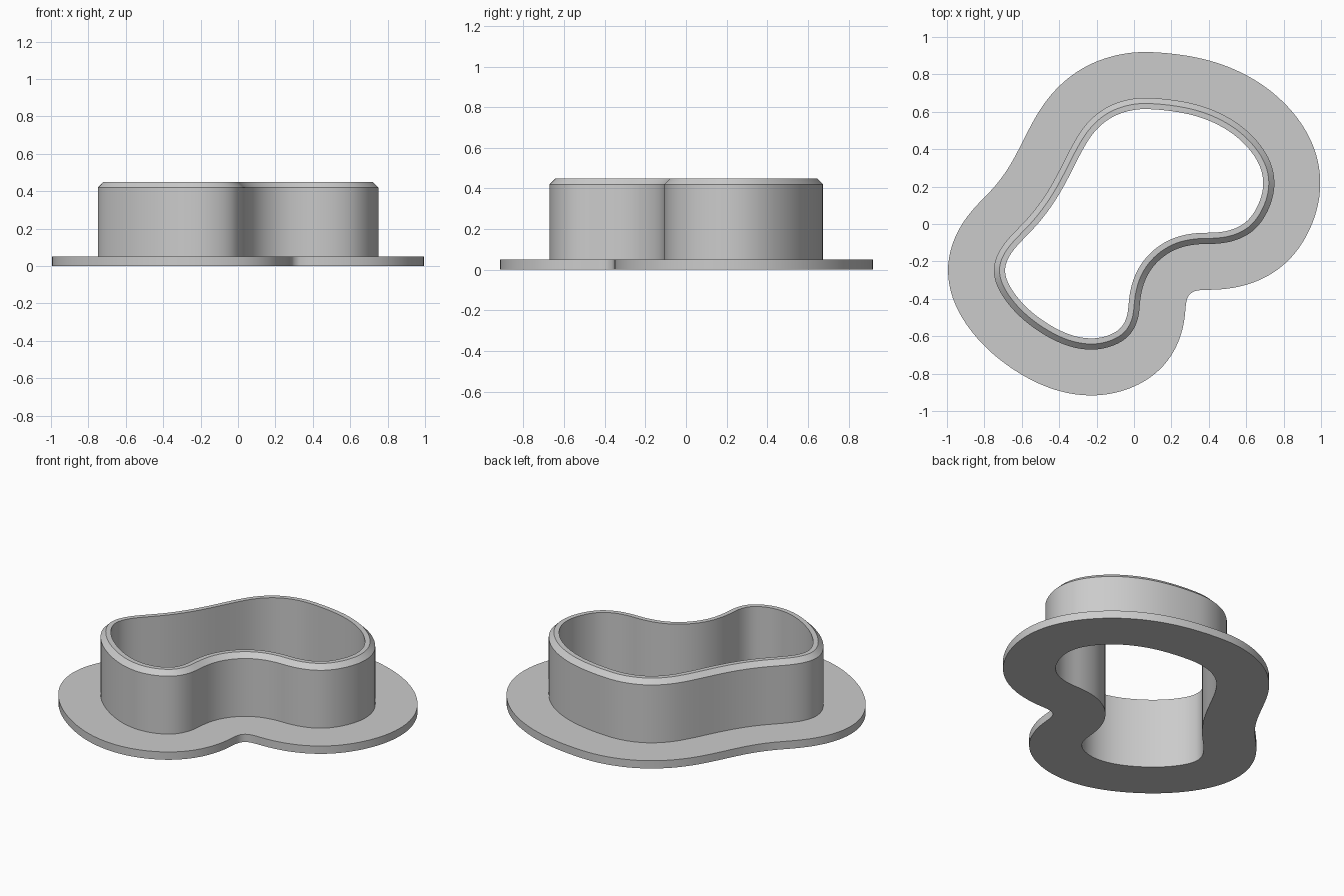
import bpy
import bmesh
import math
from mathutils import Vector

default = bpy.data.objects.get("Cube")
if default:
    bpy.data.objects.remove(default, do_unlink=True)

# Outer face of the upright wall, clockwise from the back
OUTLINE = [
    (.10, .675), (.35, .64), (.567, .535), (.71, .38), (.755, .23),
    (.727, .09), (.65, -.03), (.54, -.09), (.43, -.107), (.345, -.107),
    (.229, -.13), (.126, -.198), (.06, -.294), (.033, -.4), (.025, -.5),
    (-.02, -.594), (-.11, -.652), (-.235, -.675), (-.396, -.64),
    (-.583, -.524), (-.71, -.38), (-.755, -.25), (-.717, -.134),
    (-.636, -.04), (-.545, .055), (-.44, .205), (-.342, .40),
    (-.262, .53), (-.155, .622), (-.03, .667),
]
STEPS = 8

# Cross-section as (outward offset, height)
FLANGE, WALL, CHAMFER = .245, .06, .03
THICK, HEIGHT = .05, .45
SECTION = [
    (FLANGE, 0), (FLANGE, THICK), (0, THICK), (0, HEIGHT - CHAMFER),
    (-CHAMFER, HEIGHT), (-WALL, HEIGHT), (-WALL, 0),
]


def smooth_loop(points, steps):
    """Closed curve through the points, evened out a little."""
    pts = [Vector(p) for p in points]
    n = len(pts)
    curve = []
    for i in range(n):
        a, b, c, d = (pts[(i + k) % n] for k in (-1, 0, 1, 2))
        for s in range(steps):
            t = s / steps
            curve.append(b + (c - a) * t / 2
                         + (a - b * 2.5 + c * 2 - d / 2) * t ** 2
                         + (b * 3 - a - c * 3 + d) * t ** 3 / 2)
    for _ in range(steps * 2):
        curve = [(curve[i - 1] + p * 2 + curve[(i + 1) % len(curve)]) / 4
                 for i, p in enumerate(curve)]
    return curve


def outward_normals(loop):
    normals = []
    for i in range(len(loop)):
        d = loop[(i + 1) % len(loop)] - loop[i - 1]
        normals.append(Vector((-d.y, d.x)).normalized())
    return normals


def sweep(name, loop, section, material):
    """Carry the closed section around the closed loop."""
    normals = outward_normals(loop)
    bm = bmesh.new()
    rings = []
    for offset, z in section:
        ring = [p + n * offset for p, n in zip(loop, normals)]
        rings.append([bm.verts.new((p.x, p.y, z)) for p in ring])
    for k, low in enumerate(rings):
        high = rings[(k + 1) % len(rings)]
        for i in range(len(loop)):
            j = (i + 1) % len(loop)
            bm.faces.new((low[i], low[j], high[j], high[i]))
    bmesh.ops.recalc_face_normals(bm, faces=bm.faces[:])
    mesh = bpy.data.meshes.new(name)
    bm.to_mesh(mesh)
    bm.free()
    mesh.materials.append(material)
    obj = bpy.data.objects.new(name, mesh)
    bpy.context.collection.objects.link(obj)
    return obj


# Single plain grey
grey = bpy.data.materials.new("plain_grey")
grey.use_nodes = True
colour = (.6, .6, .6, 1)
grey.diffuse_color = colour
grey.node_tree.nodes["Principled BSDF"].inputs["Base Color"].default_value = colour

# Flanged ring: flat rim, upright wall and chamfered lip
body = sweep("flanged_wall", smooth_loop(OUTLINE, STEPS), SECTION, grey)
bpy.ops.object.select_all(action="DESELECT")
body.select_set(True)
bpy.context.view_layer.objects.active = body
bpy.ops.object.shade_smooth_by_angle(angle=math.radians(30))
